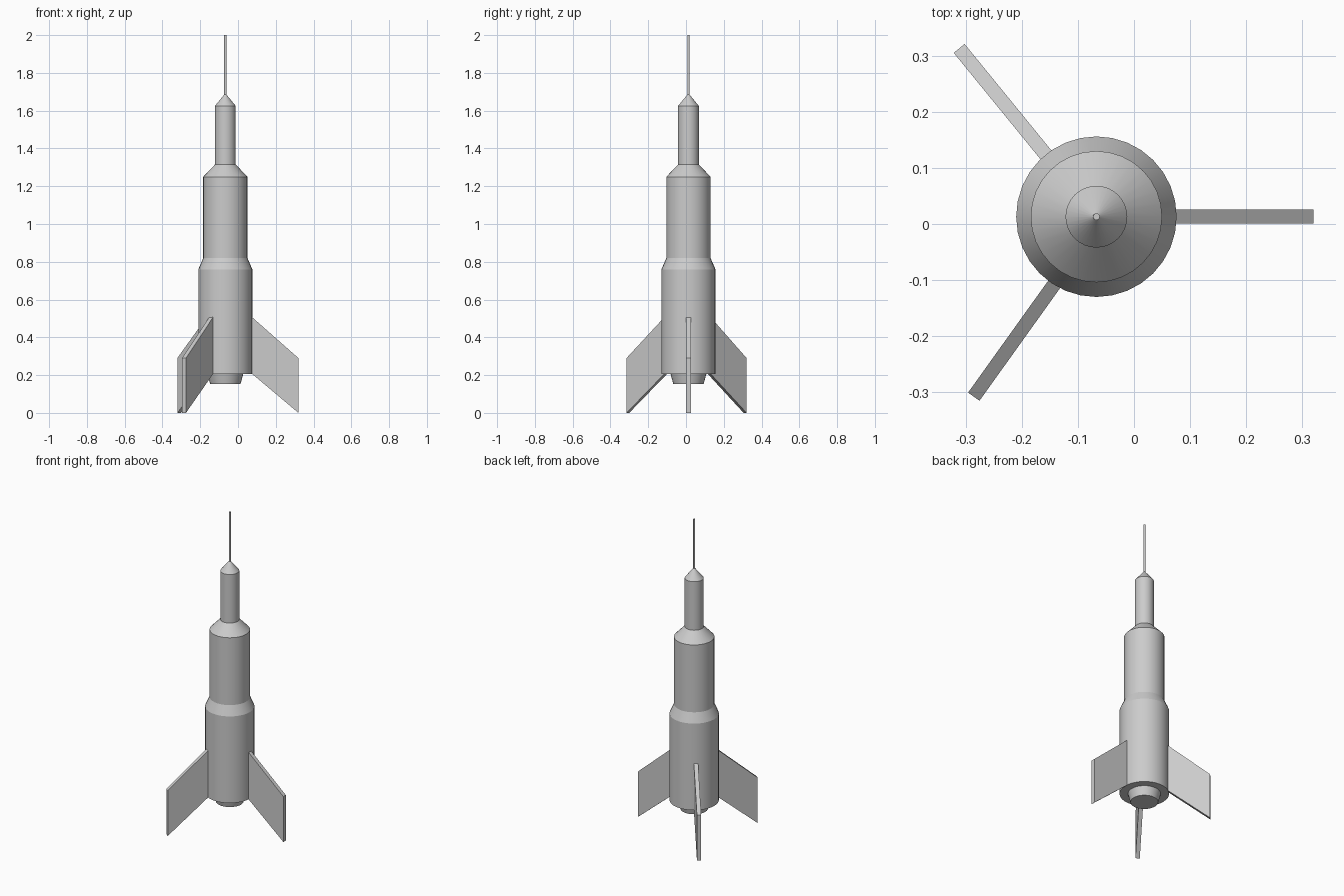
import bpy, bmesh, math
from mathutils import Matrix, Vector

if "Cube" in bpy.data.objects:
    bpy.data.objects.remove(bpy.data.objects["Cube"])

CX, CY = -0.067, 0.013   # rocket axis
SIDES = 32


def finish(name, bm, smooth=False):
    bmesh.ops.recalc_face_normals(bm, faces=bm.faces)
    mesh = bpy.data.meshes.new(name)
    bm.to_mesh(mesh)
    bm.free()
    ob = bpy.data.objects.new(name, mesh)
    bpy.context.collection.objects.link(ob)
    if smooth:
        bpy.ops.object.select_all(action='DESELECT')
        ob.select_set(True)
        bpy.context.view_layer.objects.active = ob
        bpy.ops.object.shade_smooth_by_angle(angle=math.radians(15))
    return ob


def lathe(name, profile, sides=SIDES):
    """Closed solid of revolution from (radius, z) points."""
    bm = bmesh.new()
    rings = [[bm.verts.new((CX + r * math.cos(2 * math.pi * i / sides),
                            CY + r * math.sin(2 * math.pi * i / sides), z))
              for i in range(sides)] for r, z in profile]
    for a, b in zip(rings, rings[1:]):
        for i in range(sides):
            j = (i + 1) % sides
            bm.faces.new((a[i], a[j], b[j], b[i]))
    bm.faces.new(rings[0])
    bm.faces.new(rings[-1])
    return finish(name, bm, True)


def fin(name, angle, length, offset=0.0, half=0.0125):
    """Swept plate pointing outwards; offset shifts it sideways."""
    outline = [(0.141, 0.207), (0.141, 0.507), (length, 0.29), (length, 0.0)]
    bm = bmesh.new()
    face = bm.faces.new([bm.verts.new((r, offset - half, z)) for r, z in outline])
    ext = bmesh.ops.extrude_face_region(bm, geom=[face])
    new = [v for v in ext['geom'] if isinstance(v, bmesh.types.BMVert)]
    bmesh.ops.translate(bm, verts=new, vec=Vector((0, 2 * half, 0)))
    bm.transform(Matrix.Translation((CX, CY, 0)) @
                 Matrix.Rotation(math.radians(angle), 4, 'Z'))
    return finish(name, bm)


# Stepped body with nozzle and nose cone
lathe("body", [(0.08, 0.152), (0.095, 0.207), (0.143, 0.207), (0.143, 0.76),
               (0.117, 0.82), (0.117, 1.25), (0.055, 1.315), (0.055, 1.625),
               (0.006, 1.685)])
# Thin spike at the tip
lathe("antenna", [(0.006, 1.68), (0.006, 2.0)], 12)

# Three fins
fin("fin_right", 0, 0.387)
fin("fin_back_left", 129.2, 0.387)
fin("fin_front_left", 234.4, 0.388, 0.009)
